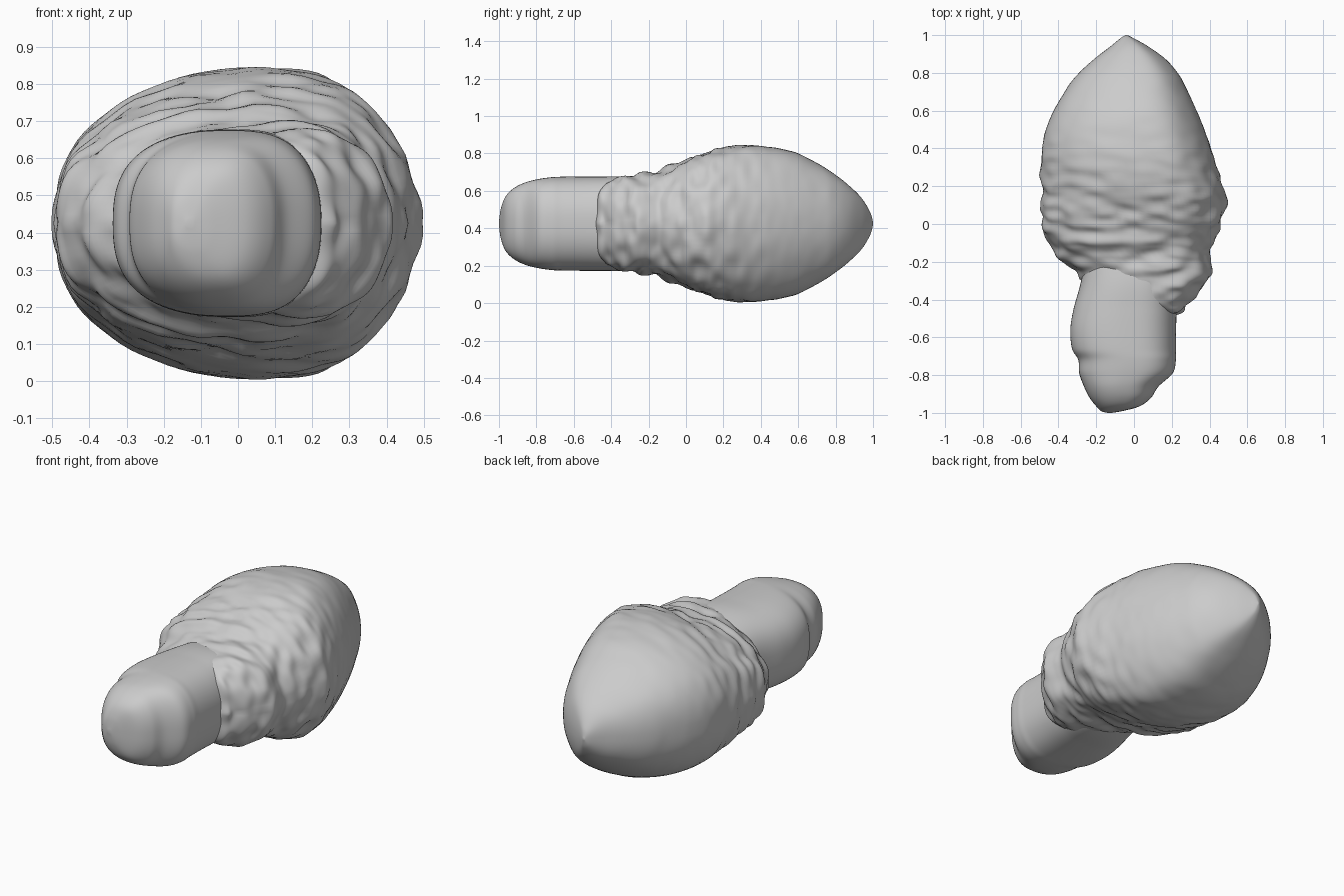
import bpy, bmesh, math
from mathutils import Vector, noise

if "Cube" in bpy.data.objects:
    bpy.data.objects.remove(bpy.data.objects["Cube"])

ZC = 0.425   # height of the long axis
SIDES = 96
STEPS = 8


def spline(p0, p1, p2, p3, t):
    return 0.5 * (2*p1 + (p2-p0)*t + (2*p0-5*p1+4*p2-p3)*t*t + (3*p1-p0-3*p2+p3)*t**3)


def smooth_rows(rows):
    out = []
    for i in range(len(rows) - 1):
        a, b = rows[max(i-1, 0)], rows[i]
        c, d = rows[i+1], rows[min(i+2, len(rows)-1)]
        for s in range(STEPS):
            out.append([spline(*v, s/STEPS) for v in zip(a, b, c, d)])
    return out + [list(rows[-1])]


def loft(name, rows, power, skew, ripple):
    """Rows are y, left x, right x, half height."""
    bm = bmesh.new()
    rings = []
    for y, xl, xr, h in smooth_rows(rows):
        cx, w, h = (xl + xr)/2, max((xr - xl)/2, 0.002), max(h, 0.002)
        ring = []
        for k in range(SIDES):
            a = 2*math.pi*k/SIDES
            c, s = math.cos(a), math.sin(a)
            px = math.copysign(abs(c)**(2/power), c)
            pz = math.copysign(abs(s)**(2/power), s)
            px += skew*pz*pz*(1 - px*px)
            p = Vector((cx + w*px, y, ZC + h*pz))
            # bark-like lumps, fading towards the smooth far end
            r = ripple * max(0.12, min(1, (0.55 - y)/0.5)) * min(1, h/0.2)
            mirror_p = Vector((p.x*9, p.y*17, abs(p.z - ZC)*9))
            n = noise.noise(mirror_p) * r
            p += Vector((c, -0.5, s)) * n
            ring.append(bm.verts.new(p))
        rings.append(ring)
    for r0, r1 in zip(rings, rings[1:]):
        for k in range(SIDES):
            j = (k + 1) % SIDES
            bm.faces.new((r0[k], r0[j], r1[j], r1[k]))
    bm.faces.new(rings[0])
    bm.faces.new(rings[-1])
    bmesh.ops.recalc_face_normals(bm, faces=bm.faces)
    me = bpy.data.meshes.new(name)
    bm.to_mesh(me)
    bm.free()
    for f in me.polygons:
        f.use_smooth = True
    ob = bpy.data.objects.new(name, me)
    bpy.context.collection.objects.link(ob)
    return ob


# Smooth blunt stem at the front
stem_rows = [
    (-1.0, -0.14, -0.12, 0.01), (-0.99, -0.175, -0.06, 0.08),
    (-0.965, -0.20, 0.03, 0.145), (-0.92, -0.235, 0.09, 0.19),
    (-0.86, -0.265, 0.13, 0.22), (-0.79, -0.29, 0.205, 0.238),
    (-0.72, -0.295, 0.222, 0.248), (-0.66, -0.328, 0.222, 0.251),
    (-0.56, -0.337, 0.223, 0.252), (-0.45, -0.32, 0.225, 0.252),
    (-0.3, -0.28, 0.225, 0.25), (-0.1, -0.25, 0.2, 0.22),
]
loft("stem", stem_rows, 2.5, 0.1, 0)

# Large wrinkled body, its collar reaching further forward on the right
body_rows = [
    (-0.485, 0.12, 0.215, 0.06), (-0.465, 0.02, 0.265, 0.15),
    (-0.43, -0.10, 0.29, 0.215), (-0.36, -0.20, 0.35, 0.243),
    (-0.28, -0.29, 0.40, 0.258), (-0.22, -0.345, 0.415, 0.27),
    (-0.15, -0.415, 0.405, 0.28), (-0.08, -0.465, 0.43, 0.305),
    (0.0, -0.49, 0.46, 0.335), (0.1, -0.492, 0.49, 0.375),
    (0.2, -0.487, 0.47, 0.405), (0.33, -0.495, 0.43, 0.42),
    (0.45, -0.48, 0.392, 0.41), (0.57, -0.44, 0.345, 0.385),
    (0.68, -0.38, 0.295, 0.335), (0.78, -0.31, 0.245, 0.275),
    (0.87, -0.215, 0.17, 0.205), (0.94, -0.125, 0.075, 0.135),
    (0.985, -0.07, -0.005, 0.06), (1.0, -0.045, -0.035, 0.006),
]
loft("wrinkled_body", body_rows, 2.2, 0.22, 0.022)
